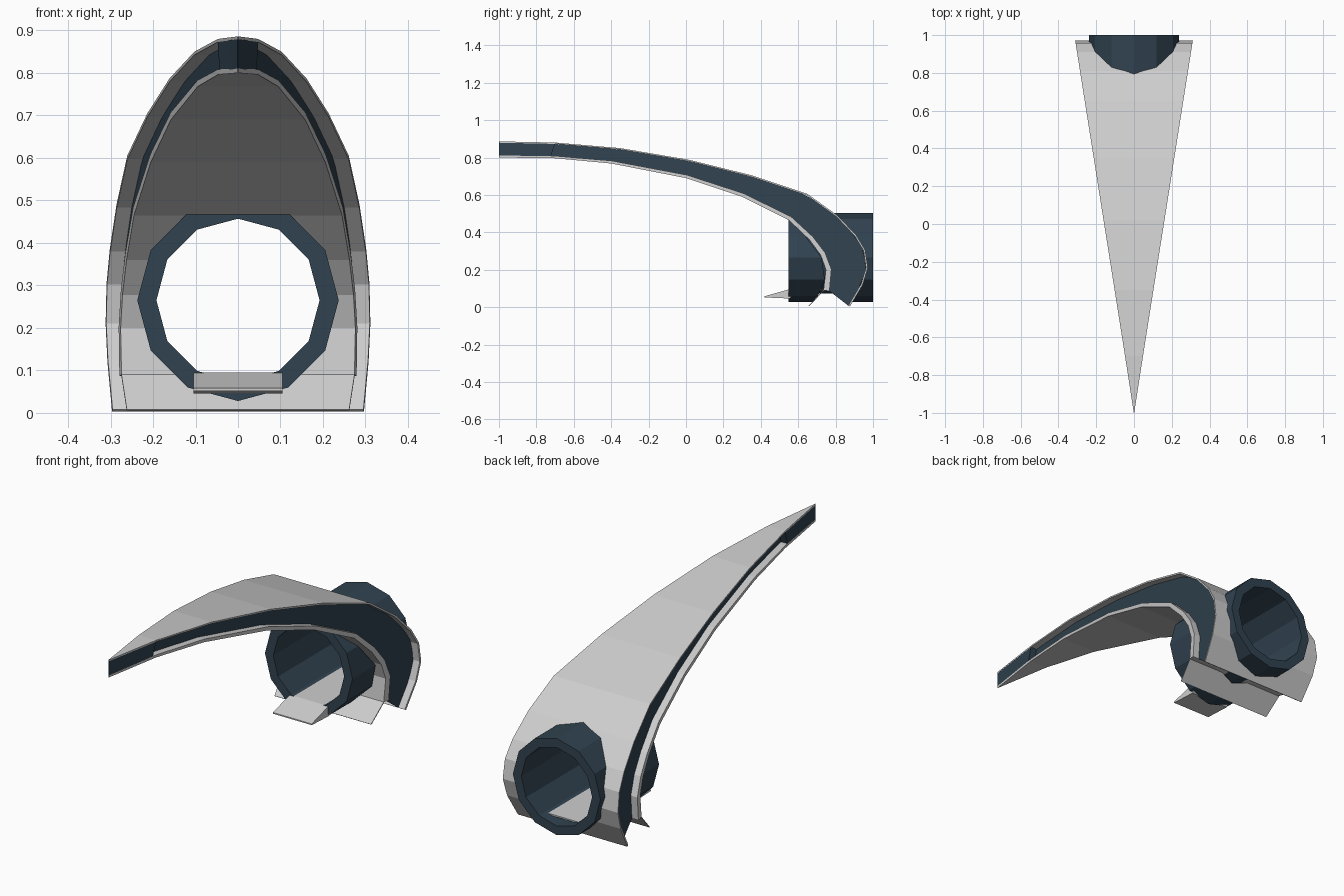
import bpy, bmesh, math
from mathutils import Vector

cube = bpy.data.objects.get("Cube")
if cube:
    bpy.data.objects.remove(cube, do_unlink=True)

SLOPE = 0.158          # half width gained per unit of depth
SIDES = 12


def material(name, rgb):
    m = bpy.data.materials.new(name)
    m.use_nodes = True
    m.diffuse_color = (*rgb, 1)
    m.node_tree.nodes["Principled BSDF"].inputs["Base Color"].default_value = (*rgb, 1)
    return m


grey = material("light grey", (0.62, 0.62, 0.62))
navy = material("dark slate blue", (0.03, 0.055, 0.08))


def finish(bm, name, mat):
    bmesh.ops.recalc_face_normals(bm, faces=bm.faces)
    me = bpy.data.meshes.new(name)
    bm.to_mesh(me)
    bm.free()
    if mat:
        me.materials.append(mat)
    ob = bpy.data.objects.new(name, me)
    bpy.context.collection.objects.link(ob)
    return ob


def wedge(inset=0.0):
    return lambda y: max(SLOPE * (y + 1) - inset, 0.001)


def band(name, upper, lower, width, mat, closed=True):
    """Solid between two side profiles; closed=False leaves only side walls."""
    bm = bmesh.new()
    rows = []
    for a, b in zip(upper, lower):
        rows.append([bm.verts.new((s * width(p[0]), p[0], p[1]))
                     for p, s in ((a, -1), (a, 1), (b, 1), (b, -1))])
    for r, q in zip(rows, rows[1:]):
        for i in range(4) if closed else (1, 3):
            j = (i + 1) % 4
            bm.faces.new((r[i], r[j], q[j], q[i]))
    if closed:
        bm.faces.new(rows[0])
        bm.faces.new(rows[-1])
    return finish(bm, name, mat)


def offset(points, start, end):
    """Shift a profile along its normals by a tapering distance."""
    out = []
    n = len(points) - 1
    for i, p in enumerate(points):
        d = Vector(points[min(i + 1, n)]) - Vector(points[max(i - 1, 0)])
        d.normalize()
        t = start + (end - start) * i / n
        out.append((p[0] - d.y * t, p[1] + d.x * t))
    return out


def resample(points, count, y_start=-1.0, y_stop=None):
    """Even samples along the profile, from y_start to y_stop or the end."""
    fine = [Vector(a).lerp(Vector(b), k / 40)
            for a, b in zip(points, points[1:]) for k in range(40)] + [Vector(points[-1])]
    fine = [p for p in fine if p.x >= y_start - 0.003 and (y_stop is None or p.x <= y_stop)]
    dist = [0.0]
    for a, b in zip(fine, fine[1:]):
        dist.append(dist[-1] + (b - a).length)
    return [tuple(fine[min(range(len(fine)),
                           key=lambda i: abs(dist[i] - dist[-1] * k / (count - 1)))])
            for k in range(count)]


def y_at(points, z):
    for a, b in zip(points, points[1:]):
        if b[1] <= z <= a[1]:
            return a[0] + (b[0] - a[0]) * (a[1] - z) / (a[1] - b[1])
    return points[-1][0]


# Side profiles (y, z) from the tip to the foot
outer = [(-1, .886), (-.7, .88), (-.35, .85), (.02, .787), (.35, .705), (.65, .605),
         (.81, .49), (.91, .385), (.958, .305), (.972, .21), (.945, .12), (.876, .003)]
inner = [(-1, .8), (-.7, .796), (-.4, .768), (0, .69), (.3, .59), (.55, .465),
         (.66, .36), (.72, .278), (.748, .2), (.735, .09)]
lip = [inner[-1], (.655, .008)]
outer_under = offset(outer, -.007, -.01)
inner_top = offset(inner, .01, .032)

# Curved plates
outer_plate = band("outer_plate", outer, outer_under, wedge(), grey)
inner_plate = band("inner_plate", inner_top, inner, wedge(), grey)
inner_lip = band("inner_plate_lip", offset(lip, .004, .004), lip, wedge(), grey)

# Recessed side walls and solid tip
band("side_walls", resample(outer_under, 40, -.72), resample(inner_top, 40, -.72),
     wedge(.035), navy, closed=False)
band("tip_block", resample(outer_under, 4, -1, -.7), resample(inner_top, 4, -1, -.72),
     wedge(), navy)

# Tube: sleeves end on the plates, the bore runs through
R, BORE, MID = .237, .192, .265
FRONT, BACK = .547, 1.0


def ring(bm, radius, depth):
    verts = []
    for i in range(SIDES):
        a = math.tau * i / SIDES
        z = MID + radius * math.cos(a)
        verts.append(bm.verts.new((radius * math.sin(a), depth(z), z)))
    return verts


bm = bmesh.new()
rings = [ring(bm, R, lambda z: max(y_at(inner + lip[1:], z), FRONT + .03)),
         ring(bm, R, lambda z: FRONT), ring(bm, BORE, lambda z: FRONT),
         ring(bm, BORE, lambda z: BACK), ring(bm, R, lambda z: BACK),
         ring(bm, R, lambda z: y_at(outer, z) - .004)]
for r, q in zip(rings, rings[1:]):
    for i in range(SIDES):
        j = (i + 1) % SIDES
        bm.faces.new((r[i], r[j], q[j], q[i]))
finish(bm, "tube", navy)

# Bore through the plates
bm = bmesh.new()
ends = [ring(bm, BORE + .006, lambda z, y=y: y) for y in (.3, 1.2)]
for i in range(SIDES):
    j = (i + 1) % SIDES
    bm.faces.new((ends[0][i], ends[0][j], ends[1][j], ends[1][i]))
bm.faces.new(ends[0])
bm.faces.new(ends[1])
cutter = finish(bm, "bore_cutter", None)
cutter.hide_render = True
for plate in (outer_plate, inner_plate, inner_lip):
    mod = plate.modifiers.new("bore", "BOOLEAN")
    mod.operation = "DIFFERENCE"
    mod.solver = "EXACT"
    mod.object = cutter
    bpy.context.view_layer.objects.active = plate
    bpy.ops.object.modifier_apply(modifier=mod.name)
bpy.data.objects.remove(cutter, do_unlink=True)

# Floor inside the tube with a sloping front tongue
band("floor_tongue",
     [(.42, .058), (.55, .095), (.59, .095), (.95, .095)],
     [(.42, .052), (.555, .046), (.59, .088), (.95, .088)],
     lambda y: .105, grey)
